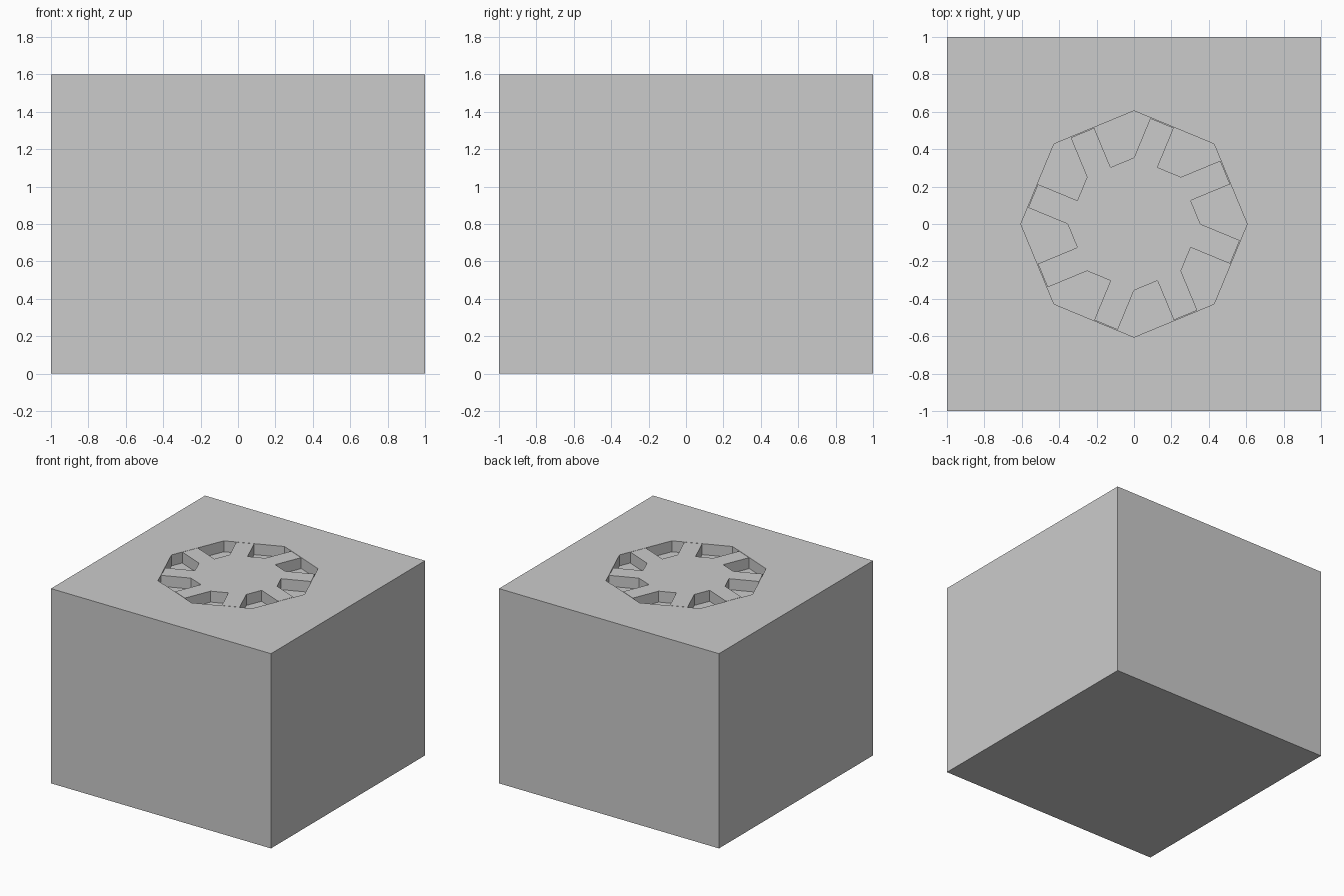
import bpy, bmesh
from math import sin, cos, pi
from mathutils import Vector

if "Cube" in bpy.data.objects:
    bpy.data.objects.remove(bpy.data.objects["Cube"])

HEIGHT = 1.6
DEPTH = 0.09
STEP = pi / 4
R_OUT = 0.605    # octagonal recess
R_HUB = 0.355    # octagonal hub
GAP = 0.003      # clearance at spoke ends


def polar(r, a):
    return Vector((r * cos(a), r * sin(a), 0))


def make_object(name, bm):
    bmesh.ops.recalc_face_normals(bm, faces=bm.faces)
    mesh = bpy.data.meshes.new(name)
    bm.to_mesh(mesh)
    bm.free()
    obj = bpy.data.objects.new(name, mesh)
    bpy.context.collection.objects.link(obj)
    return obj


def prism(name, outline, z0, z1):
    bm = bmesh.new()
    face = bm.faces.new([bm.verts.new((p.x, p.y, z0)) for p in outline])
    ext = bmesh.ops.extrude_face_region(bm, geom=[face])
    top = [g for g in ext["geom"] if isinstance(g, bmesh.types.BMVert)]
    bmesh.ops.translate(bm, vec=(0, 0, z1 - z0), verts=top)
    return make_object(name, bm)


# Block with an octagonal recess in its top
square = [Vector((x, y, 0)) for x, y in ((-1, -1), (1, -1), (1, 1), (-1, 1))]
block = prism("block", square, 0, HEIGHT)
octagon = [polar(R_OUT, i * STEP) for i in range(8)]
cutter = prism("recess_cutter", octagon, HEIGHT - DEPTH, HEIGHT + 0.2)
cutter.hide_render = True
cutter.hide_set(True)
cut = block.modifiers.new("recess", "BOOLEAN")
cut.operation = "DIFFERENCE"
cut.solver = "EXACT"
cut.object = cutter

# Hub with eight offset spokes, flush with the block top
apothem = cos(STEP / 2)
wheel = []
for i in range(8):
    a = (i + 0.5) * STEP
    mid = polar(R_HUB * apothem, a)        # middle of a hub side
    corner = polar(R_HUB, a + STEP / 2)    # next hub corner
    reach = polar((R_OUT - R_HUB) * apothem - GAP, a)
    wheel += [mid, mid + reach, corner + reach, corner]
prism("spoked_hub", wheel, HEIGHT - DEPTH, HEIGHT)
